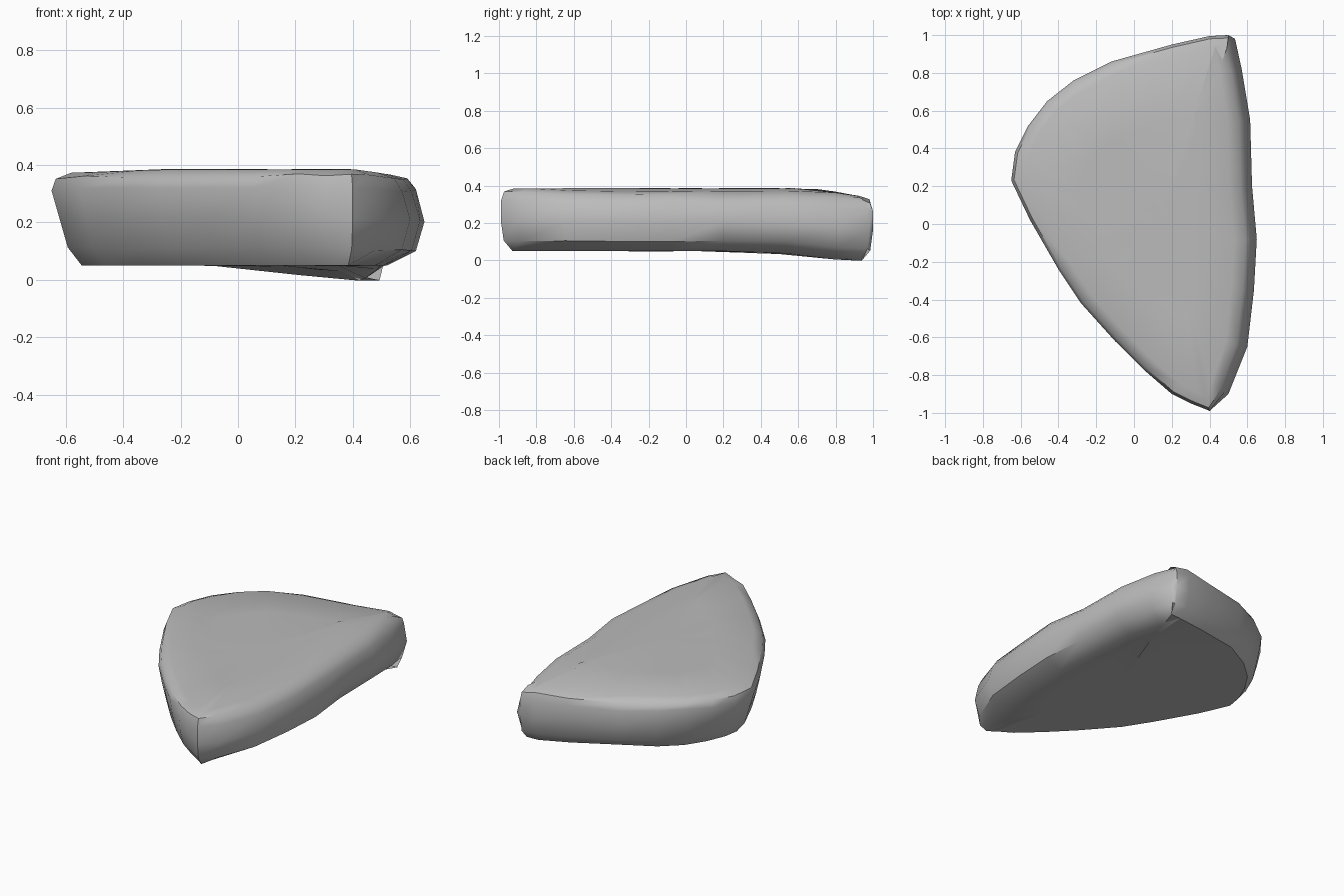
import bpy, bmesh, math, random
from mathutils import Vector

if "Cube" in bpy.data.objects:
    bpy.data.objects.remove(bpy.data.objects["Cube"], do_unlink=True)
random.seed(4)

# Plan outline, counter-clockwise from the pointed front tip
OUTLINE = [(0.40, -0.99), (0.50, -0.90), (0.60, -0.65), (0.635, -0.35), (0.65, -0.08),
           (0.625, 0.20), (0.615, 0.55), (0.57, 0.82), (0.535, 0.98), (0.50, 1.0),
           (0.40, 0.995), (0.20, 0.95), (-0.12, 0.86), (-0.32, 0.76), (-0.46, 0.65),
           (-0.56, 0.52), (-0.63, 0.38), (-0.65, 0.23), (-0.55, 0.02), (-0.40, -0.24),
           (-0.28, -0.42), (-0.10, -0.62), (0.05, -0.77), (0.20, -0.90), (0.30, -0.95)]
# Inset of the wall at each level, bottom to top, by the way the wall faces
EAST = [0.13, 0.03, 0.0, 0.03, 0.06, 0.12]
WEST = [0.11, 0.06, 0.03, 0.0, 0.015, 0.07]
ENDS = [0.06, 0.015, 0.0, 0.0, 0.015, 0.07]
LEVELS = [0.0, 0.18, 0.5, 0.82, 0.94, 1.0]
CENTRE = Vector((0.15, 0.05))


def ramp(v, a, b):
    t = min(1, max(0, (v - a) / (b - a)))
    return t * t * (3 - 2 * t)


def bottom_z(x, y):
    return 0.05 - 0.052 * ramp(y, 0.35, 0.93) * ramp(x, -0.1, 0.42)


def top_z(x, y):
    return 0.385 - 0.045 * ramp(y, 0.65, 1.0) - 0.012 * ramp(-x, 0.2, 0.6) - 0.02 * ramp(x, 0.4, 0.56)


def wall_inset(n, level):
    side = EAST if n.x > 0 else WEST
    w = n.x ** 2
    return side[level] * w + ENDS[level] * (1 - w)


def outward(i):
    a, b = Vector(OUTLINE[i - 1]), Vector(OUTLINE[(i + 1) % len(OUTLINE)])
    d = (b - a).normalized()
    return Vector((d.y, -d.x))


bm = bmesh.new()


def ring(points):
    return [bm.verts.new(p) for p in points]


def bridge(a, b):
    for i in range(len(a)):
        j = (i + 1) % len(a)
        bm.faces.new((a[i], a[j], b[j], b[i]))


# Worn side wall, from the underside edge to the top rim
walls = []
for k, level in enumerate(LEVELS):
    pts = []
    for i, p in enumerate(OUTLINE):
        n = outward(i)
        q = Vector(p) - n * wall_inset(n, k)
        lo, hi = bottom_z(q.x, q.y), top_z(q.x, q.y)
        wobble = random.uniform(-0.008, 0.008) if 0 < k < 5 else 0
        pts.append((q.x, q.y, lo + (hi - lo) * level + wobble))
    walls.append(ring(pts))
for a, b in zip(walls, walls[1:]):
    bridge(a, b)


# Gently uneven top and underside
def cap(rim, height, flip):
    inner = []
    for v in rim:
        q = CENTRE + (v.co.xy - CENTRE) * 0.6
        inner.append((q.x, q.y, height(q.x, q.y) + random.uniform(-0.002, 0.002)))
    inner = ring(inner)
    mid = bm.verts.new((CENTRE.x, CENTRE.y, height(*CENTRE)))
    for i in range(len(rim)):
        j = (i + 1) % len(rim)
        for f in ((rim[i], rim[j], inner[j], inner[i]), (inner[i], inner[j], mid)):
            bm.faces.new(f[::-1] if flip else f)


cap(walls[-1], top_z, False)
cap(walls[0], bottom_z, True)
bmesh.ops.recalc_face_normals(bm, faces=bm.faces)

mesh = bpy.data.meshes.new("stone_slab")
bm.to_mesh(mesh)
bm.free()
slab = bpy.data.objects.new("stone_slab", mesh)
bpy.context.collection.objects.link(slab)

# Plain grey stone
grey = bpy.data.materials.new("stone_grey")
grey.use_nodes = True
colour = (0.5, 0.5, 0.5, 1)
grey.diffuse_color = colour
shader = next(n for n in grey.node_tree.nodes if n.type == 'BSDF_PRINCIPLED')
shader.inputs["Base Color"].default_value = colour
mesh.materials.append(grey)

bpy.ops.object.select_all(action='DESELECT')
slab.select_set(True)
bpy.context.view_layer.objects.active = slab
bpy.ops.object.shade_smooth_by_angle(angle=math.radians(45))
